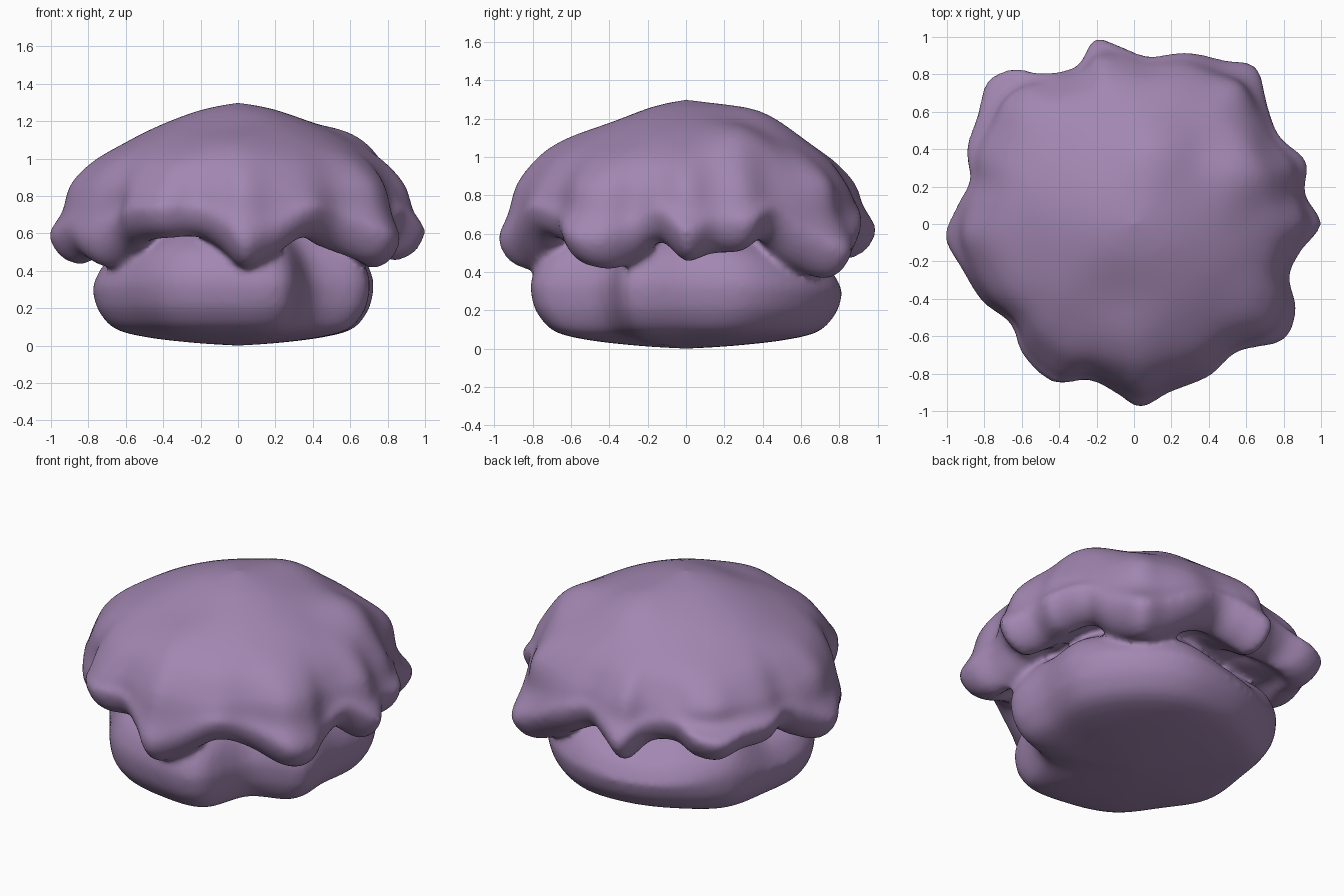
import bpy
import bmesh
import math
from mathutils import Vector

cube = bpy.data.objects.get("Cube")
if cube:
    bpy.data.objects.remove(cube, do_unlink=True)

purple = bpy.data.materials.new("soft_purple")
purple.use_nodes = True
purple.diffuse_color = (0.36, 0.24, 0.44, 1)
purple.node_tree.nodes["Principled BSDF"].inputs["Base Color"].default_value = purple.diffuse_color


def refine(points, steps, closed):
    """Smooth curve through the points."""
    count = len(points)
    result = []
    for i in range(count if closed else count - 1):
        if closed:
            a, b, c, d = (points[(i + k) % count] for k in (-1, 0, 1, 2))
        else:
            a, b, c, d = (points[min(max(i + k, 0), count - 1)] for k in (-1, 0, 1, 2))
        for s in range(steps):
            t = s / steps
            result.append(b + (c - a) * (t / 2)
                          + (a * 2 - b * 5 + c * 4 - d) * (t * t / 2)
                          + (b * 3 - a - c * 3 + d) * (t ** 3 / 2))
    if not closed:
        result.append(points[-1].copy())
    return result


def column(angle, profile):
    """Stand a (radius, height) profile at an angle around the axis."""
    a = math.radians(angle)
    return [Vector((r * math.cos(a), r * math.sin(a), z)) for r, z in profile]


def add_shell(bm, columns):
    """Skin profile columns into one closed surface."""
    columns = [refine(c, 5, False) for c in columns]
    rings = [refine(list(ring), 5, True) for ring in zip(*columns)]
    rows = [[bm.verts.new(p) for p in ring] for ring in rings[1:-1]]
    first, last = bm.verts.new(rings[0][0]), bm.verts.new(rings[-1][0])
    n = len(rows[0])
    for i in range(n):
        j = (i + 1) % n
        bm.faces.new((first, rows[0][i], rows[0][j]))
        bm.faces.new((last, rows[-1][j], rows[-1][i]))
        for upper, lower in zip(rows, rows[1:]):
            bm.faces.new((upper[i], lower[i], lower[j], upper[j]))


# Scalloped cap rim: angle, outer radius, height of the hanging edge
rim = [
    (0, 1, .46), (10, .93, .5), (20, .98, .51), (31, .91, .57),
    (41, .95, .45), (52, 1.06, .37), (61, 1, .41), (73, .96, .51),
    (85, .9, .58), (94, .95, .53), (102, 1.01, .47), (110, .9, .56),
    (121, .94, .59), (128, 1.05, .55), (136, 1.09, .53), (145, 1.02, .55),
    (156, .98, .55), (165, .91, .57), (174, .95, .5), (184, 1.01, .44),
    (195, .95, .47), (207, .91, .42), (219, .85, .5), (230, .92, .56),
    (243, .95, .58), (254, .87, .58), (264, .91, .51), (272, .98, .42),
    (282, .92, .46), (296, .91, .58), (309, .88, .53), (322, 1.01, .45),
    (332, .98, .42), (341, .88, .47), (350, .9, .56),
]


def cap_profile(radius, edge):
    swell = radius - .94
    lobe = max(swell, 0)
    return [
        (0, 1.3), (.2, 1.26), (.42, 1.18), (.6, 1.09),
        (.76 + swell * .25, .985), (.86 + swell * .55, .86),
        (radius - .025 - lobe * .6, edge * .5 + .49), (radius, edge + .16),
        (radius - .03, edge + .07), (radius - .1, edge + .01),
        (radius - .19, edge), (radius - .28, edge + .06),
        (.5, .64), (.3, .66), (0, .66),
    ]


# Soft swellings on the crown: x, y, height
swellings = [(.62, .3, .08), (.12, .4, .05), (-.45, .5, -.01),
             (0, -.66, .025), (-.1, -.4, -.025), (-.5, -.2, -.01)]


def crown_lift(p):
    fade = min(max((p.z - .8) / .2, 0), 1)
    return fade * sum(h * math.exp(-((p.x - x) ** 2 + (p.y - y) ** 2) / .04)
                      for x, y, h in swellings)


# Cap
bm = bmesh.new()
add_shell(bm, [column(a, cap_profile(r, e)) for a, r, e in rim])
for v in bm.verts:
    v.co.z += crown_lift(v.co)

# Lumpy base: radius and shoulder height at evenly spaced angles
base = [(.69, .49), (.78, .48), (.81, .45), (.83, .44), (.8, .38), (.79, .4), (.82, .52),
        (.76, .42), (.78, .45), (.74, .48), (.79, .5), (.79, .5), (.81, .48), (.59, .48), (.74, .49)]


def base_profile(radius, top):
    shape = [(0, .74), (.5, .7), (.75, top + .1), (.92, top), (1, top * .75),
             (1, .27), (.96, .18), (.85, .09), (.63, .045), (.3, .015), (0, 0)]
    return [(f * radius, z) for f, z in shape]


add_shell(bm, [column(i * 360 / len(base), base_profile(r, top))
               for i, (r, top) in enumerate(base)])
bmesh.ops.recalc_face_normals(bm, faces=bm.faces)

mesh = bpy.data.meshes.new("domed_bun")
bm.to_mesh(mesh)
bm.free()
mesh.materials.append(purple)
bun = bpy.data.objects.new("domed_bun", mesh)
bpy.context.collection.objects.link(bun)

# Fuse cap and base into one soft surface
fuse = bun.modifiers.new("fuse", "REMESH")
fuse.mode = "VOXEL"
fuse.voxel_size = .02
fuse.use_smooth_shade = True
soften = bun.modifiers.new("soften", "SMOOTH")
soften.factor = .5
soften.iterations = 8
